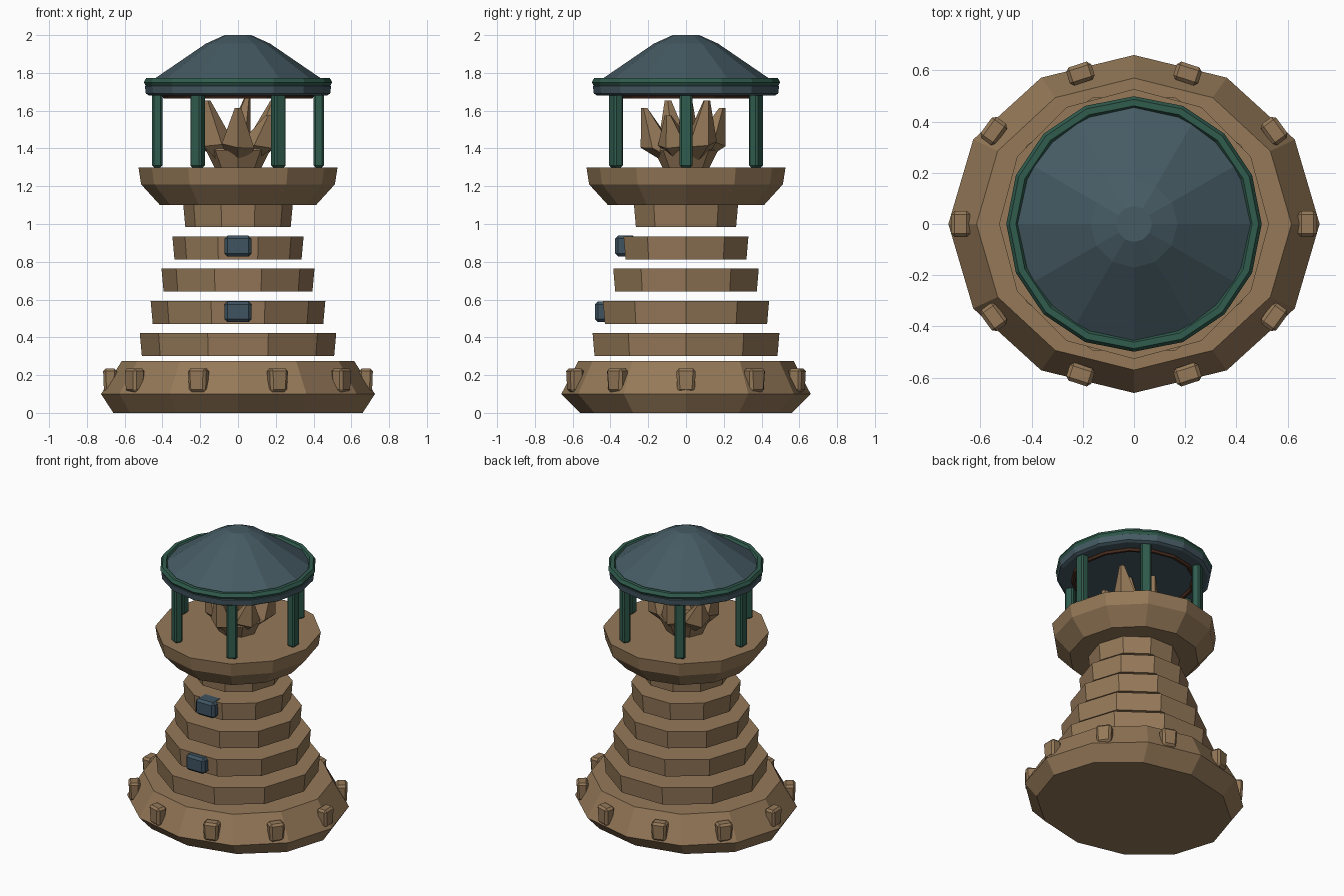
import bpy, bmesh, random
from math import sin, cos, pi, radians
from mathutils import Matrix, Vector

cube = bpy.data.objects.get("Cube")
if cube:
    bpy.data.objects.remove(cube, do_unlink=True)
random.seed(4)


def material(name, rgb):
    m = bpy.data.materials.new(name)
    m.use_nodes = True
    m.diffuse_color = (*rgb, 1)
    bsdf = next(n for n in m.node_tree.nodes if n.type == 'BSDF_PRINCIPLED')
    bsdf.inputs["Base Color"].default_value = (*rgb, 1)
    return m


STONE = material("tan stone", (0.30, 0.19, 0.098))
SLATE = material("slate blue", (0.061, 0.105, 0.127))
GREEN = material("dark green", (0.030, 0.107, 0.076))
RUST = material("dark brown", (0.07, 0.028, 0.015))
GLASS = material("window blue", (0.050, 0.088, 0.120))


def finish(name, bm, mat):
    bmesh.ops.recalc_face_normals(bm, faces=bm.faces)
    mesh = bpy.data.meshes.new(name)
    bm.to_mesh(mesh)
    bm.free()
    mesh.materials.append(mat)
    obj = bpy.data.objects.new(name, mesh)
    bpy.context.collection.objects.link(obj)
    return obj


def lathe(name, sides, rings, mat):
    """Closed faceted solid from (x radius, y radius, height) rings."""
    bm = bmesh.new()
    loops = [[bm.verts.new((rx * cos(2 * pi * i / sides), ry * sin(2 * pi * i / sides), z))
              for i in range(sides)] for rx, ry, z in rings]
    for a, b in zip(loops, loops[1:]):
        for i in range(sides):
            j = (i + 1) % sides
            bm.faces.new((a[i], a[j], b[j], b[i]))
    bm.faces.new(loops[0])
    bm.faces.new(loops[-1])
    return finish(name, bm, mat)


def hoop(name, radius, thick, z, sides, mat):
    """Faceted ring with a hexagonal section."""
    bpy.ops.mesh.primitive_torus_add(major_radius=radius, minor_radius=thick, location=(0, 0, z),
                                     major_segments=sides, minor_segments=6)
    obj = bpy.context.object
    obj.name = name
    obj.data.materials.append(mat)


def block(name, size, place, turn, mat, bevel, flare=1.0):
    """Bevelled box whose top is scaled by flare."""
    bm = bmesh.new()
    bmesh.ops.create_cube(bm, size=1)
    for v in bm.verts:
        k = flare if v.co.z > 0 else 1
        v.co = Vector((v.co.x * size[0] * k, v.co.y * size[1] * k, v.co.z * size[2]))
    bmesh.ops.bevel(bm, geom=bm.edges[:], offset=bevel, segments=1, affect='EDGES')
    bm.transform(Matrix.Translation(place) @ Matrix.Rotation(turn, 4, 'Z'))
    return finish(name, bm, mat)


# Wide oval foot with stone studs
lathe("base", 12, [(.66, .56, 0), (.725, .66, .1), (.615, .57, .275)], STONE)
for i in range(10):
    a = i * pi / 5
    block(f"base_stud_{i + 1}", (.065, .09, .125), (.677 * cos(a), .618 * sin(a), .172),
          a, STONE, .014, 1.15)

# Stepped tower with open gaps between the courses
for i in range(5):
    r, z = .52 - .0575 * i, .30 + .171 * i
    lathe(f"tower_course_{i + 1}", 10, [(r - .011, r - .011, z), (r, r, z + .122)], STONE)

# Windows on the front
block("lower_window", (.145, .11, .11), (0, -.428, .535), 0, GLASS, .016)
block("upper_window", (.145, .11, .11), (0, -.321, .883), 0, GLASS, .016)

# Gallery
lathe("gallery", 12, [(.413, .413, 1.10), (.513, .513, 1.21), (.527, .527, 1.30)], STONE)

# Roof posts
for i in range(6):
    a = i * pi / 3
    block(f"roof_post_{i + 1}", (.055, .068, .4), (.428 * cos(a), .428 * sin(a), 1.50),
          a, GREEN, .01)

# Roof
lathe("eave", 16, [(.47, .47, 1.68), (.488, .488, 1.69), (.493, .493, 1.73), (.46, .46, 1.75)], SLATE)
hoop("eave_trim", .474, .025, 1.75, 16, GREEN)
hoop("inner_ring", .385, .016, 1.677, 16, RUST)
lathe("roof", 12, [(.47, .47, 1.75), (.17, .17, 1.955), (.07, .07, 2.0)], SLATE)


# Carved stone flame: a cup with leaning shards
def shard(name, angle, reach, top, width):
    """Five-sided blade leaning outward to a narrow tip."""
    bm = bmesh.new()
    stages = [(.05, 1.33, .06), (reach - width, 1.42, width), (reach - .02, top, .018)]
    loops = []
    for out, z, r in stages:
        loops.append([bm.verts.new((out + r * cos(2 * pi * k / 5), r * sin(2 * pi * k / 5),
                                    z + random.uniform(-.02, .02) * (z < top)))
                      for k in range(5)])
    for a, b in zip(loops, loops[1:]):
        for k in range(5):
            j = (k + 1) % 5
            bm.faces.new((a[k], a[j], b[j], b[k]))
    bm.faces.new(loops[0])
    bm.faces.new(loops[-1])
    bm.transform(Matrix.Rotation(angle, 4, 'Z'))
    return finish(name, bm, STONE)


lathe("flame_cup", 8, [(.125, .125, 1.30), (.17, .17, 1.39), (.12, .12, 1.46)], STONE)
for i in range(6):
    shard(f"flame_shard_{i + 1}", radians(30 + 60 * i), .24 - .03 * (i % 2),
          1.655 - .04 * (i % 3), .09)
shard("flame_core", radians(15), .07, 1.665, .08)
